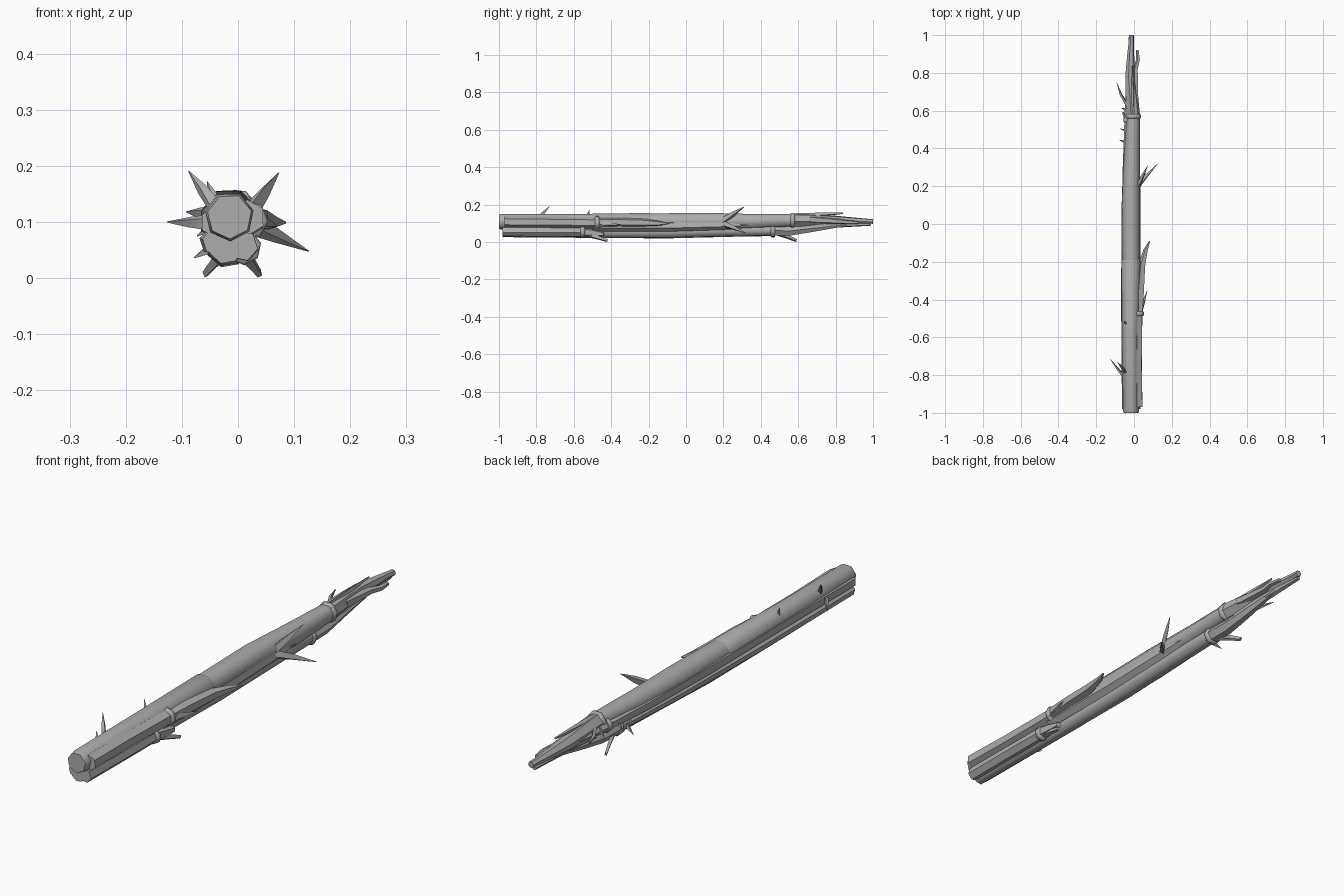
import bpy, bmesh, math
from mathutils import Vector

grey = bpy.data.materials.new("weathered grey")
grey.diffuse_color = (0.42, 0.42, 0.42, 1)


def tube(name, pts, sides=6, turn=0.0, squash=1.0):
    """Faceted stalk through (x, y, z, radius) points, closed at both ends."""
    bm = bmesh.new()
    P = [Vector(p[:3]) for p in pts]
    rings = []
    for i, p in enumerate(P):
        t = P[min(i + 1, len(P) - 1)] - P[max(i - 1, 0)]
        if i in (0, len(P) - 1) and pts[i][3] > 0.015:
            t = Vector((0, 1, 0))           # square-cut stalk ends
        q = t.to_track_quat('Z', 'Y')
        ring = []
        for k in range(sides):
            a = turn + 2 * math.pi * k / sides
            ring.append(bm.verts.new(p + q @ Vector((math.cos(a) * squash, math.sin(a), 0)) * pts[i][3]))
        rings.append(ring)
    for a, b in zip(rings, rings[1:]):
        for k in range(sides):
            j = (k + 1) % sides
            bm.faces.new((a[k], a[j], b[j], b[k]))
    bm.faces.new(rings[0])
    bm.faces.new(rings[-1])
    bmesh.ops.recalc_face_normals(bm, faces=bm.faces)
    me = bpy.data.meshes.new(name)
    bm.to_mesh(me)
    bm.free()
    me.materials.append(grey)
    ob = bpy.data.objects.new(name, me)
    bpy.context.collection.objects.link(ob)
    return ob


def thorn(name, base, tip, r, sides=4, bend=(0, 0, 0), end=0.001):
    """Tapered spike with a slight bend."""
    b, t = Vector(base), Vector(tip)
    m = b.lerp(t, 0.5) + Vector(bend)
    tube(name, [(*b, r), (*m, r * 0.65), (*t, end)], sides, 0.4, 0.7)


def node(name, x, y, z, r, turn=0.0):
    """Raised collar around a stalk."""
    tube(name, [(x, y - 0.012, z, r * 0.95), (x, y - 0.007, z, r * 1.1),
                (x, y + 0.007, z, r * 1.1), (x, y + 0.012, z, r * 0.95)], 7, turn)


# Main top stalk, in two overlapping lengths, then the tapering head
tube("top_stalk_rear", [(-0.015, -1.0, 0.110, 0.040), (-0.015, -0.985, 0.110, 0.044),
     (-0.018, -0.6, 0.108, 0.046), (-0.015, -0.2, 0.108, 0.052), (-0.015, -0.185, 0.108, 0.046)], 7, 0.2)
tube("top_stalk_front", [(-0.015, -0.25, 0.109, 0.047), (-0.016, 0.1, 0.111, 0.050),
     (-0.010, 0.35, 0.110, 0.044), (-0.003, 0.57, 0.117, 0.036)], 7, 0.2)
node("top_node", -0.003, 0.57, 0.117, 0.038, 0.2)
tube("head", [(-0.003, 0.56, 0.117, 0.037), (-0.010, 0.66, 0.118, 0.034), (-0.020, 0.78, 0.117, 0.027),
     (-0.018, 0.88, 0.114, 0.020), (-0.015, 0.96, 0.112, 0.014), (-0.013, 1.0, 0.110, 0.013)], 6, 0.2)
tube("head_lower_twig", [(-0.015, 0.62, 0.085, 0.025), (-0.015, 0.8, 0.092, 0.016),
     (-0.020, 0.99, 0.096, 0.009)], 5)
tube("head_side_twig", [(0.005, 0.66, 0.120, 0.022), (0.008, 0.82, 0.110, 0.014),
     (0.022, 0.87, 0.106, 0.011), (0.018, 0.92, 0.104, 0.008)], 5)
thorn("head_top_splinter", (-0.005, 0.58, 0.138), (-0.008, 0.84, 0.154), 0.017, 4, (0, 0, 0.001), 0.004)

# Bottom stalk with its node and splintered taper
tube("bottom_stalk", [(-0.022, -0.98, 0.055, 0.030), (-0.022, -0.5, 0.054, 0.033),
     (-0.020, -0.1, 0.055, 0.037), (-0.016, 0.25, 0.062, 0.035), (-0.014, 0.47, 0.062, 0.031)], 7, 0.5)
node("bottom_node", -0.014, 0.465, 0.060, 0.033, 0.5)
tube("bottom_taper", [(-0.014, 0.46, 0.061, 0.031), (-0.014, 0.56, 0.060, 0.029),
     (-0.015, 0.68, 0.074, 0.022), (-0.012, 0.86, 0.094, 0.009)], 6)

# Right stalk, ending in a long splinter
tube("right_stalk", [(0.017, -0.97, 0.108, 0.032), (0.014, -0.75, 0.106, 0.031),
     (0.018, -0.48, 0.103, 0.030)], 6, 0.5)
node("right_node", 0.018, -0.475, 0.103, 0.033, 0.5)
tube("right_splinter", [(0.020, -0.48, 0.103, 0.030), (0.032, -0.36, 0.106, 0.025),
     (0.042, -0.22, 0.104, 0.021), (0.062, -0.14, 0.100, 0.013), (0.083, -0.09, 0.099, 0.003)], 5)
thorn("right_node_sprig", (0.030, -0.48, 0.10), (0.070, -0.35, 0.093), 0.018)

# Lower right stalk, short, with a splayed end
tube("lower_right_stalk", [(0.008, -0.98, 0.058, 0.028), (0.010, -0.7, 0.056, 0.027),
     (0.010, -0.55, 0.055, 0.026)], 6, 0.2)
node("lower_right_node", 0.010, -0.553, 0.055, 0.029, 0.2)
tube("lower_right_stub", [(0.010, -0.55, 0.055, 0.026), (0.015, -0.49, 0.048, 0.021),
     (0.020, -0.44, 0.042, 0.012)], 5)
thorn("lower_right_splinter", (0.012, -0.54, 0.045), (0.038, -0.42, 0.008), 0.018, 4, (0, 0, 0), 0.008)

# Inner right rib, filling the side of the bundle forwards
tube("right_rib", [(0.006, -0.5, 0.085, 0.028), (0.008, -0.1, 0.083, 0.029),
     (0.010, 0.22, 0.090, 0.025), (0.008, 0.40, 0.098, 0.014)], 6, 0.3)

# Left stalks, stepped along the length
tube("left_stalk", [(-0.040, -0.98, 0.100, 0.028), (-0.041, -0.5, 0.100, 0.028),
     (-0.040, -0.05, 0.099, 0.030), (-0.036, 0.3, 0.098, 0.027), (-0.030, 0.56, 0.102, 0.023)], 6, 0.5)
node("left_node", -0.031, 0.55, 0.102, 0.025, 0.5)
tube("left_taper", [(-0.030, 0.55, 0.102, 0.023), (-0.028, 0.66, 0.105, 0.018), (-0.026, 0.80, 0.107, 0.008)], 5)
tube("lower_left_stalk", [(-0.040, -0.98, 0.065, 0.024), (-0.044, -0.4, 0.066, 0.025),
     (-0.042, 0.1, 0.068, 0.024), (-0.036, 0.42, 0.070, 0.019)], 6, 0.2)

# Thorns and broken twigs
thorn("thorn_right_up", (0.020, 0.20, 0.115), (0.073, 0.31, 0.188), 0.021)
thorn("thorn_right_out", (0.015, 0.19, 0.100), (0.126, 0.32, 0.048), 0.021, 4, (-0.005, 0, 0.003))
thorn("thorn_left_up", (-0.040, -0.79, 0.125), (-0.088, -0.73, 0.191), 0.017)
thorn("thorn_left_out", (-0.045, -0.82, 0.100), (-0.126, -0.715, 0.100), 0.016)
thorn("thorn_left_small", (-0.038, -0.53, 0.130), (-0.055, -0.515, 0.172), 0.012)
thorn("thorn_left_head", (-0.030, 0.62, 0.115), (-0.092, 0.75, 0.118), 0.016, 4, (-0.008, 0, 0))
thorn("thorn_bottom_left", (-0.022, 0.49, 0.050), (-0.058, 0.59, 0.008), 0.018, 4, (0, 0, 0), 0.008)
for i, (y, z) in enumerate([(0.44, 0.036), (0.50, 0.075), (0.61, 0.090)]):
    thorn(f"left_splinter_{i + 1}", (-0.035, y - 0.01, z + 0.025), (-0.079 + 0.006 * i, y + 0.005, z), 0.012)

# Smooth shading with crisp facet edges
for ob in bpy.data.objects:
    ob.select_set(True)
bpy.context.view_layer.objects.active = bpy.data.objects["head"]
bpy.ops.object.shade_smooth_by_angle(angle=math.radians(55))
